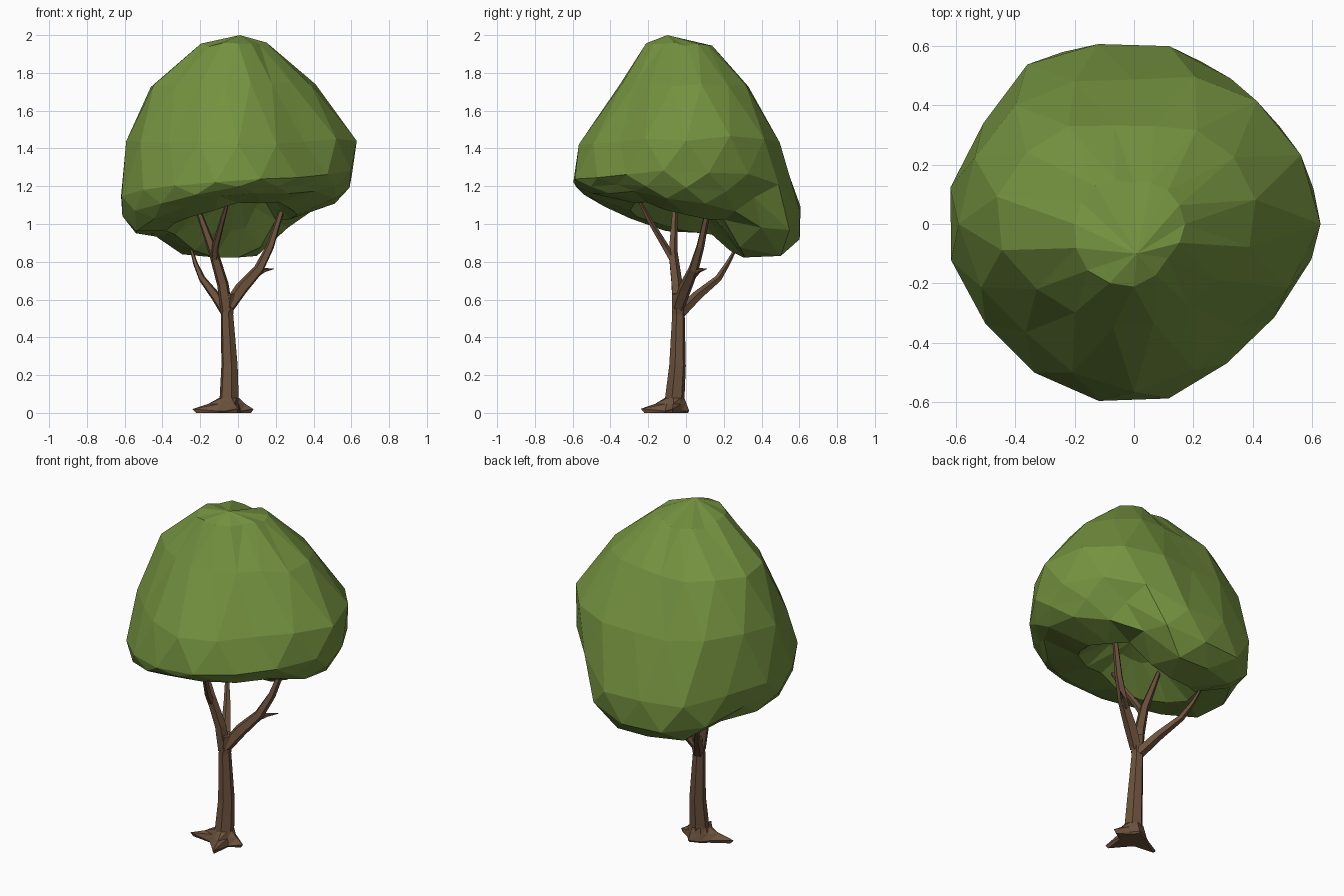
import bpy, bmesh, math, random
from mathutils import Vector

if "Cube" in bpy.data.objects:
    bpy.data.objects.remove(bpy.data.objects["Cube"])

random.seed(4)


def material(name, color):
    m = bpy.data.materials.new(name)
    m.diffuse_color = (*color, 1)
    m.use_nodes = True
    m.node_tree.nodes["Principled BSDF"].inputs["Base Color"].default_value = m.diffuse_color
    return m


leaf_green = material("leaf green", (0.175, 0.287, 0.050))
bark_brown = material("bark brown", (0.148, 0.083, 0.045))


def finish(bm, name, mat):
    bmesh.ops.recalc_face_normals(bm, faces=bm.faces)
    me = bpy.data.meshes.new(name)
    bm.to_mesh(me)
    bm.free()
    me.materials.append(mat)
    ob = bpy.data.objects.new(name, me)
    bpy.context.collection.objects.link(ob)
    return ob


def tube(name, path, sides=5):
    """Tapered faceted limb; path holds (x, y, z, radius)."""
    bm = bmesh.new()
    pts = [Vector(p[:3]) for p in path]
    rings = []
    for i, p in enumerate(pts):
        d = (pts[min(i + 1, len(pts) - 1)] - pts[max(i - 1, 0)]).normalized()
        u = d.cross(Vector((0.3, 1, 0.1))).normalized()
        v = d.cross(u)
        r = path[i][3]
        rings.append([bm.verts.new(p + r * (math.cos(a) * u + math.sin(a) * v))
                      for a in (2 * math.pi * k / sides for k in range(sides))])
    for a, b in zip(rings, rings[1:]):
        for k in range(sides):
            j = (k + 1) % sides
            bm.faces.new((a[k], a[j], b[j], b[k]))
    bm.faces.new(rings[0])
    bm.faces.new(rings[-1])
    return finish(bm, name, bark_brown)


# Trunk and branches
tube("trunk", [(-.047, -.06, .07, .053), (-.045, -.045, .25, .045),
               (-.058, -.04, .52, .034), (-.05, -.035, .63, .040)], 6)
tube("left_branch", [(-.06, -.045, .54, .034), (-.08, -.05, .68, .032), (-.13, -.07, .85, .026),
                     (-.21, -.06, 1.07, .015), (-.24, -.06, 1.15, .008)])
tube("front_branch", [(-.125, -.07, .81, .020), (-.12, -.11, .88, .019), (-.08, -.2, 1.03, .014),
                      (-.05, -.25, 1.13, .008)])
tube("right_branch", [(-.05, -.04, .56, .034), (.02, -.005, .66, .036), (.11, .04, .76, .028),
                      (.17, .075, .88, .022), (.23, .115, 1.07, .015), (.25, .13, 1.13, .008)])
tube("right_twig", [(.09, .04, .73, .020), (.14, .07, .755, .012), (.19, .11, .763, .002)])
tube("back_branch", [(-.06, -.03, .53, .032), (-.12, .06, .62, .027), (-.19, .17, .71, .019),
                     (-.225, .22, .79, .013), (-.255, .275, .89, .006)])

# Root flare: a star-shaped skirt with three long roots, (angle, reach, tip height)
star = [(-5, .13, .02), (35, .065, .01), (75, .08, .01), (130, .07, .01), (165, .085, .015),
        (193, .20, .02), (225, .085, .01), (258, .10, .01), (285, .185, .022), (320, .08, .01)]
bm = bmesh.new()
foot = Vector((-.047, -.06, 0))
levels = [[], [], [], []]
for deg, reach, tip in star:
    d = Vector((math.cos(math.radians(deg)), math.sin(math.radians(deg)), 0))
    for level, (r, z) in zip(levels, ((reach * .9, 0), (reach, tip),
                                      (.055 + (reach - .055) * .4, .048), (.053, .08))):
        level.append(bm.verts.new(foot + d * r + Vector((0, 0, z))))
for a, b in zip(levels, levels[1:]):
    for k in range(len(star)):
        j = (k + 1) % len(star)
        bm.faces.new((a[k], a[j], b[j]))
        bm.faces.new((a[k], b[j], b[k]))
c = bm.verts.new(foot)
for k in range(len(star)):
    bm.faces.new((levels[0][k], levels[0][k - 1], c))
finish(bm, "roots", bark_brown)

# Leaf canopy: rings of (radius, height) in the directions E NE N NW W SW S SE
rows = [
    [(.14, 1.20), (.15, 1.15), (.17, 1.02), (.18, 1.06), (.17, 1.13), (.16, 1.16), (.13, 1.18), (.14, 1.19)],
    [(.31, 1.04), (.28, 1.02), (.30, .92), (.33, .95), (.38, .96), (.36, 1.04), (.27, 1.12), (.30, 1.11)],
    [(.54, 1.14), (.44, 1.05), (.53, .90), (.50, .94), (.56, .94), (.51, 1.05), (.52, 1.17), (.47, 1.17)],
    [(.59, 1.20), (.51, 1.15), (.58, .98), (.56, 1.02), (.61, 1.03), (.57, 1.11), (.58, 1.20), (.51, 1.20)],
    [(.63, 1.28), (.575, 1.27), (.60, 1.10), (.59, 1.12), (.635, 1.15), (.59, 1.18), (.61, 1.23), (.54, 1.25)],
    [(.62, 1.45), (.58, 1.46), (.48, 1.42), (.56, 1.44), (.59, 1.45), (.51, 1.44), (.56, 1.42), (.49, 1.44)],
    [(.42, 1.74), (.40, 1.74), (.31, 1.72), (.42, 1.72), (.48, 1.74), (.36, 1.74), (.35, 1.75), (.31, 1.74)],
    [(.17, 1.95), (.16, 1.94), (.14, 1.93), (.18, 1.93), (.20, 1.95), (.22, 1.95), (.21, 1.95), (.16, 1.95)],
]
# Profile of the lobe that hangs down at the back, for the lowest five rings
lobe = [(.20, .97), (.31, .825), (.51, .835), (.60, .93), (.61, 1.09)]
SIDES = 16
bm = bmesh.new()
rings = []
for n, row in enumerate(rows):
    ring = []
    for k in range(SIDES):
        t = ((k + .5 * ((n + 1) % 2)) * 8 / SIDES) % 8
        i, f = int(t), t % 1
        (r0, z0), (r1, z1) = row[i], row[(i + 1) % 8]
        a = t * math.pi / 4
        r = r0 + (r1 - r0) * f
        z = z0 + (z1 - z0) * f
        deg = math.degrees(a)
        w = max(0, min(1, (deg - 52) / 22, (150 - deg) / 22))
        if n < len(lobe):
            side_r = 1.045 if 112 < deg < 140 else 1
            r += (lobe[n][0] * side_r - r) * w
            z += (lobe[n][1] - z) * w
        r *= random.uniform(1, 1.015)
        z += random.uniform(-.012, .012)
        ring.append(bm.verts.new((r * math.cos(a), r * math.sin(a), z)))
    rings.append(ring)
for n, (a, b) in enumerate(zip(rings, rings[1:])):
    for k in range(SIDES):
        j = (k + 1) % SIDES
        if n % 2 == 0:      # lower ring is shifted half a step
            bm.faces.new((a[k], b[j], b[k]))
            bm.faces.new((a[k], a[j], b[j]))
        else:
            bm.faces.new((a[k], a[j], b[k]))
            bm.faces.new((a[j], b[j], b[k]))
for ring, tip in ((rings[0], (0, 0, 1.2)), (rings[-1], (.01, -.1, 2.0))):
    c = bm.verts.new(tip)
    for k in range(SIDES):
        bm.faces.new((ring[k], ring[(k + 1) % SIDES], c))
finish(bm, "leaf_canopy", leaf_green)
